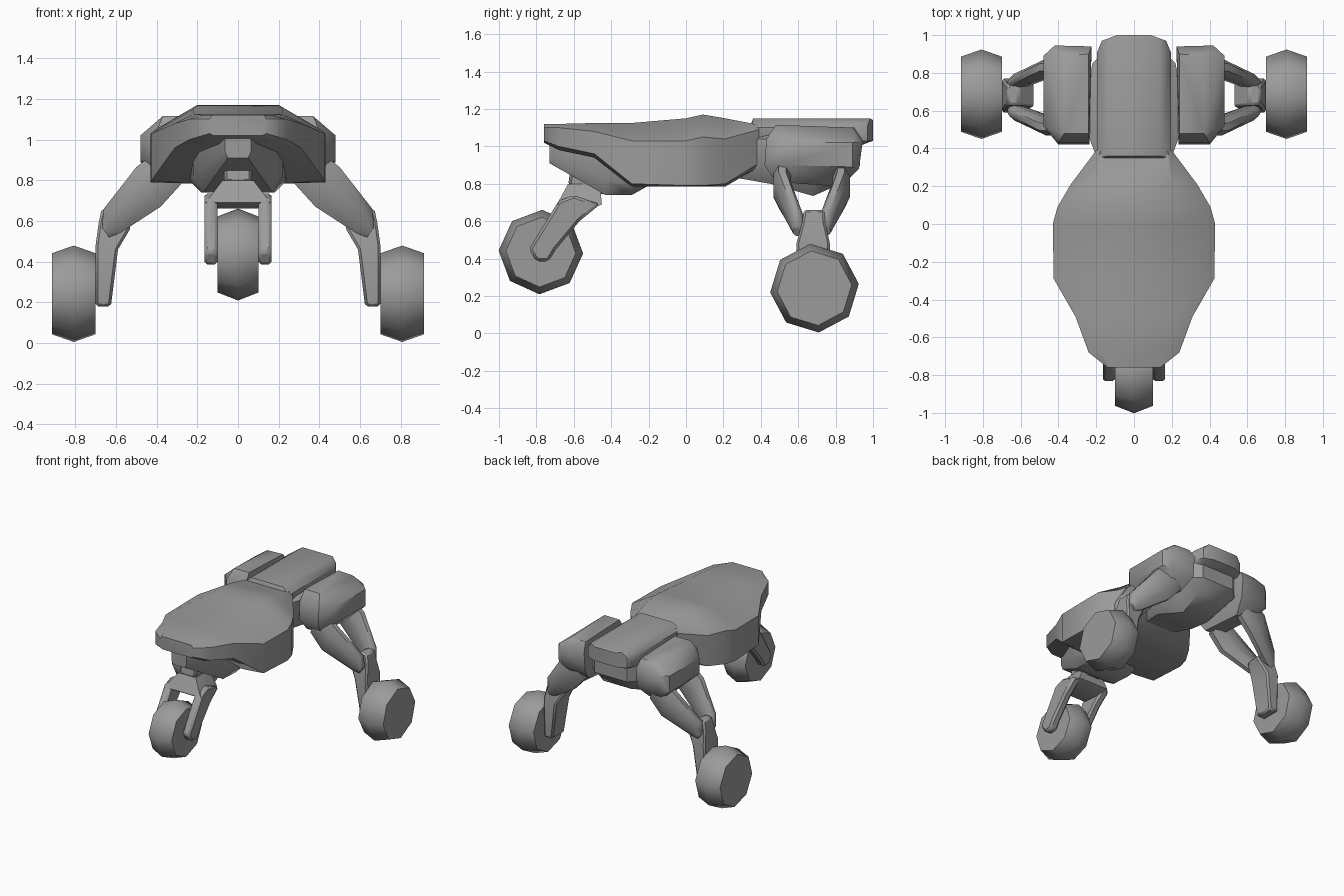
import bpy, bmesh, math

if "Cube" in bpy.data.objects:
    bpy.data.objects.remove(bpy.data.objects["Cube"], do_unlink=True)

grey = bpy.data.materials.new("plain_grey")
grey.use_nodes = True
grey.diffuse_color = (0.33, 0.33, 0.33, 1)
grey.node_tree.nodes["Principled BSDF"].inputs["Base Color"].default_value = (0.33, 0.33, 0.33, 1)


def finish(name, bm, mirror=False, bevel=0, angle=40):
    """Turn a bmesh into a shaded, coloured object."""
    bmesh.ops.recalc_face_normals(bm, faces=bm.faces)
    me = bpy.data.meshes.new(name)
    bm.to_mesh(me)
    bm.free()
    me.materials.append(grey)
    ob = bpy.data.objects.new(name, me)
    bpy.context.collection.objects.link(ob)
    bpy.ops.object.select_all(action='DESELECT')
    ob.select_set(True)
    bpy.context.view_layer.objects.active = ob
    bpy.ops.object.shade_smooth_by_angle(angle=math.radians(angle))
    if bevel:
        b = ob.modifiers.new("Bevel", 'BEVEL')
        b.width, b.segments = bevel, 1
    if mirror:
        ob.modifiers.new("Mirror", 'MIRROR').use_clip = False
    return ob


def loft(name, rings, **kw):
    """Skin a row of equal-length rings and cap both ends."""
    bm = bmesh.new()
    vs = [[bm.verts.new(p) for p in r] for r in rings]
    n = len(rings[0])
    for a, b in zip(vs, vs[1:]):
        for i in range(n):
            j = (i + 1) % n
            bm.faces.new((a[i], a[j], b[j], b[i]))
    bm.faces.new(vs[0])
    bm.faces.new(vs[-1])
    return finish(name, bm, **kw)


def hull(name, pts, both=False, **kw):
    """Convex block round a few points; both repeats them at -x."""
    bm = bmesh.new()
    for x, y, z in pts:
        bm.verts.new((x, y, z))
        if both:
            bm.verts.new((-x, y, z))
    res = bmesh.ops.convex_hull(bm, input=bm.verts)
    junk = [v for v in res["geom_interior"] if isinstance(v, bmesh.types.BMVert)]
    bmesh.ops.delete(bm, geom=junk, context='VERTS')
    bmesh.ops.dissolve_limit(bm, angle_limit=0.02, verts=bm.verts, edges=bm.edges)
    return finish(name, bm, **kw)


def section(y, half):
    """Full cross-section at y from its +x half, listed top to bottom."""
    return [(x, y, z) for x, z in half] + [(-x, y, z) for x, z in reversed(half)]


def wheel(name, x0, x1, y, z, r_edge, r_mid, turn, **kw):
    """Eight-sided wheel with a ridged tread."""
    rings = []
    for x, r in ((x0, r_edge), ((x0 + x1) / 2, r_mid), (x1, r_edge)):
        angs = [math.radians(turn + 45 * k) for k in range(8)]
        rings.append([(x, y + r * math.cos(a), z + r * math.sin(a)) for a in angs])
    return loft(name, rings, angle=50, **kw)


# Main hull: y, top half-width, top z, half-width, shoulder z, lower z, bottom half-width, bottom z
stations = [
    (-0.76, 0.13, 1.12, 0.14, 1.10, 1.03, 0.12, 1.02),
    (-0.68, 0.17, 1.12, 0.24, 1.10, 1.00, 0.18, 0.98),
    (-0.49, 0.20, 1.125, 0.31, 1.08, 0.96, 0.22, 0.94),
    (-0.29, 0.22, 1.125, 0.425, 1.03, 0.80, 0.26, 0.785),
    (0.00, 0.22, 1.15, 0.43, 1.03, 0.79, 0.26, 0.785),
    (0.09, 0.20, 1.17, 0.405, 1.05, 0.79, 0.26, 0.785),
    (0.21, 0.20, 1.15, 0.335, 1.04, 0.80, 0.22, 0.785),
    (0.39, 0.18, 1.115, 0.20, 1.09, 0.91, 0.16, 0.89),
]
loft("main_hull", [section(y, [(a, zt), (w, zm), (w, zl), (b, zb)])
                   for y, a, zt, w, zm, zl, b, zb in stations])

# Keel under the nose
loft("nose_keel", [section(y, [(w, 1.02), (w, zm), (b, zb)]) for y, w, zm, b, zb in (
    (-0.73, 0.065, 0.94, 0.05, 0.91),
    (-0.43, 0.22, 0.82, 0.17, 0.74),
    (-0.29, 0.24, 0.80, 0.18, 0.74),
    (-0.20, 0.24, 0.83, 0.18, 0.79))])

# Rounded rear body between the pods
loft("rear_body", [section(y, [(w * 0.6, zt), (w, 1.04), (w, 0.90), (b, zb)]) for y, w, zt, b, zb in (
    (0.28, 0.17, 1.07, 0.12, 0.83),
    (0.45, 0.235, 1.09, 0.16, 0.80),
    (0.68, 0.255, 1.09, 0.11, 0.735),
    (0.85, 0.22, 1.08, 0.12, 0.81),
    (0.93, 0.14, 1.06, 0.09, 0.90))])

# Spine block on top of the rear body
hull("rear_spine", [
    (0.14, 0.36, 1.15), (0.13, 0.985, 1.15),
    (0.195, 0.35, 1.10), (0.195, 0.91, 1.11), (0.17, 0.335, 1.09),
    (0.17, 0.97, 1.11), (0.09, 1.0, 1.14), (0.09, 1.0, 1.03),
    (0.19, 0.35, 1.03), (0.195, 0.91, 1.03), (0.17, 0.97, 1.03),
    (0.16, 0.40, 0.98), (0.14, 0.92, 1.00)], both=True)

# Shoulder pods
hull("shoulder_pods", [
    (0.24, 0.48, 1.115), (0.24, 0.90, 1.10), (0.37, 0.48, 1.115), (0.37, 0.89, 1.10),
    (0.235, 0.43, 1.04), (0.225, 0.94, 1.03), (0.40, 0.43, 1.04), (0.42, 0.945, 1.03),
    (0.48, 0.52, 1.02), (0.48, 0.89, 1.02), (0.48, 0.52, 0.90), (0.48, 0.89, 0.89),
    (0.235, 0.42, 0.90), (0.225, 0.925, 0.88), (0.40, 0.42, 0.90), (0.42, 0.925, 0.88),
    (0.26, 0.48, 0.81), (0.26, 0.83, 0.785), (0.38, 0.48, 0.81), (0.38, 0.83, 0.785)], mirror=True)


# Paired upper arms: lower edge, upper edge, y centre, half thickness
def arm_rings(mid, sign):
    rings = []
    for (xl, zl), (xu, zu), off, t in (
            ((0.28, 0.78), (0.39, 0.95), 0.157, 0.047),
            ((0.38, 0.67), (0.50, 0.865), 0.157, 0.047),
            ((0.58, 0.54), (0.66, 0.66), 0.082, 0.04),
            ((0.635, 0.52), (0.67, 0.57), 0.07, 0.03)):
        ring = []
        for k in range(8):
            a = math.radians(22.5 + 45 * k)
            s = math.sin(a) * 0.54 + 0.5
            ring.append((xl + (xu - xl) * s, mid + sign * off + t * 1.08 * math.cos(a), zl + (zu - zl) * s))
        rings.append(ring)
    return rings


for label, sign in (("front", -1), ("rear", 1)):
    loft("upper_arms_" + label, arm_rings(0.672, sign), mirror=True, angle=50)

# Lower struts down to the rear hubs
loft("lower_struts", [[(x0, y0, z), (x1, y0, z1), (x1, y1, z1), (x0, y1, z)]
                      for x0, x1, y0, y1, z, z1 in (
    (0.61, 0.67, 0.63, 0.74, 0.66, 0.66),
    (0.525, 0.685, 0.62, 0.745, 0.57, 0.59),
    (0.59, 0.70, 0.59, 0.77, 0.46, 0.48),
    (0.625, 0.70, 0.61, 0.76, 0.18, 0.18))], mirror=True, bevel=0.012)

# Wheels
wheel("rear_wheels", 0.70, 0.915, 0.687, 0.242, 0.20, 0.238, 5.5, mirror=True)
wheel("front_wheel", -0.10, 0.10, -0.776, 0.435, 0.187, 0.226, -2)

# Front fork: neck, crown and two blades
hull("fork_neck", [(0.07, -0.62, 0.87), (0.07, -0.59, 0.97), (0.07, -0.42, 0.97),
                   (0.07, -0.43, 0.74), (0.07, -0.63, 0.79)], both=True, bevel=0.015)
hull("fork_crown", [(0.075, -0.63, 0.80), (0.075, -0.46, 0.80), (0.16, -0.69, 0.69),
                    (0.16, -0.52, 0.66), (0.13, -0.45, 0.69), (0.11, -0.66, 0.67)], both=True)
blade = [(-0.68, 0.71), (-0.84, 0.45), (-0.80, 0.385), (-0.735, 0.385),
         (-0.695, 0.45), (-0.57, 0.60), (-0.46, 0.69), (-0.60, 0.74)]
loft("fork_blades", [[(x, y, z) for y, z in blade] for x in (0.10, 0.165)], mirror=True, bevel=0.015)
